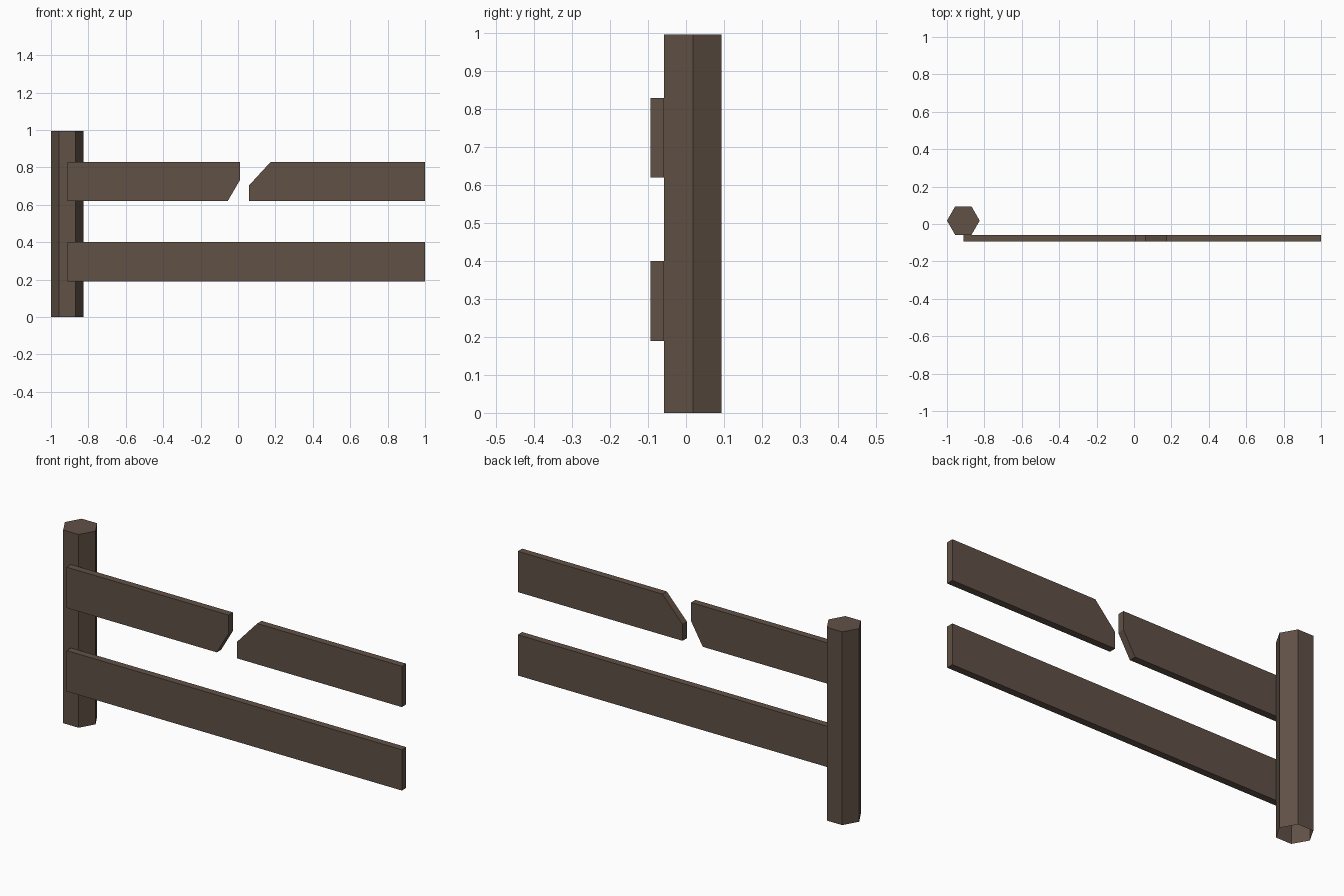
import bpy, bmesh, math
from mathutils import Matrix

if "Cube" in bpy.data.objects:
    bpy.data.objects.remove(bpy.data.objects["Cube"])

wood = bpy.data.materials.new("dark_brown_wood")
wood.diffuse_color = (0.117, 0.082, 0.061, 1)
wood.use_nodes = True
wood.node_tree.nodes["Principled BSDF"].inputs["Base Color"].default_value = wood.diffuse_color


def finish(name, bm):
    mesh = bpy.data.meshes.new(name)
    bm.to_mesh(mesh)
    bm.free()
    mesh.materials.append(wood)
    obj = bpy.data.objects.new(name, mesh)
    bpy.context.collection.objects.link(obj)
    return obj


def board(name, profile, front=-0.094, back=-0.058):
    """Extrude an (x, z) outline from the front to the back of the rail."""
    bm = bmesh.new()
    face = bm.faces.new([bm.verts.new((x, front, z)) for x, z in profile])
    ext = bmesh.ops.extrude_face_region(bm, geom=[face], use_keep_orig=True)
    for v in ext["geom"]:
        if isinstance(v, bmesh.types.BMVert):
            v.co.y = back
    bmesh.ops.recalc_face_normals(bm, faces=bm.faces)
    return finish(name, bm)


# Hexagonal post, with points along x and an open underside
R, H = 0.0875, 0.996
bm = bmesh.new()
ring = [bm.verts.new((-0.9125 + R * math.cos(i * math.pi / 3),
                      0.018 + R * math.sin(i * math.pi / 3), H)) for i in range(6)]
cap = bm.faces.new(ring)
ext = bmesh.ops.extrude_edge_only(bm, edges=cap.edges[:])
bmesh.ops.translate(bm, vec=(0, 0, -H),
                    verts=[g for g in ext["geom"] if isinstance(g, bmesh.types.BMVert)])
bmesh.ops.recalc_face_normals(bm, faces=bm.faces)
finish("post", bm)

# Whole lower rail
L = -0.912
board("lower_rail", [(L, 0.19), (1, 0.19), (1, 0.40), (L, 0.40)])

# Upper rail, snapped into two pieces
board("upper_rail_left", [(L, 0.62), (-0.055, 0.62), (0.012, 0.735), (0.012, 0.83), (L, 0.83)])
board("upper_rail_right", [(0.06, 0.62), (1, 0.62), (1, 0.83), (0.175, 0.83), (0.06, 0.705)])
